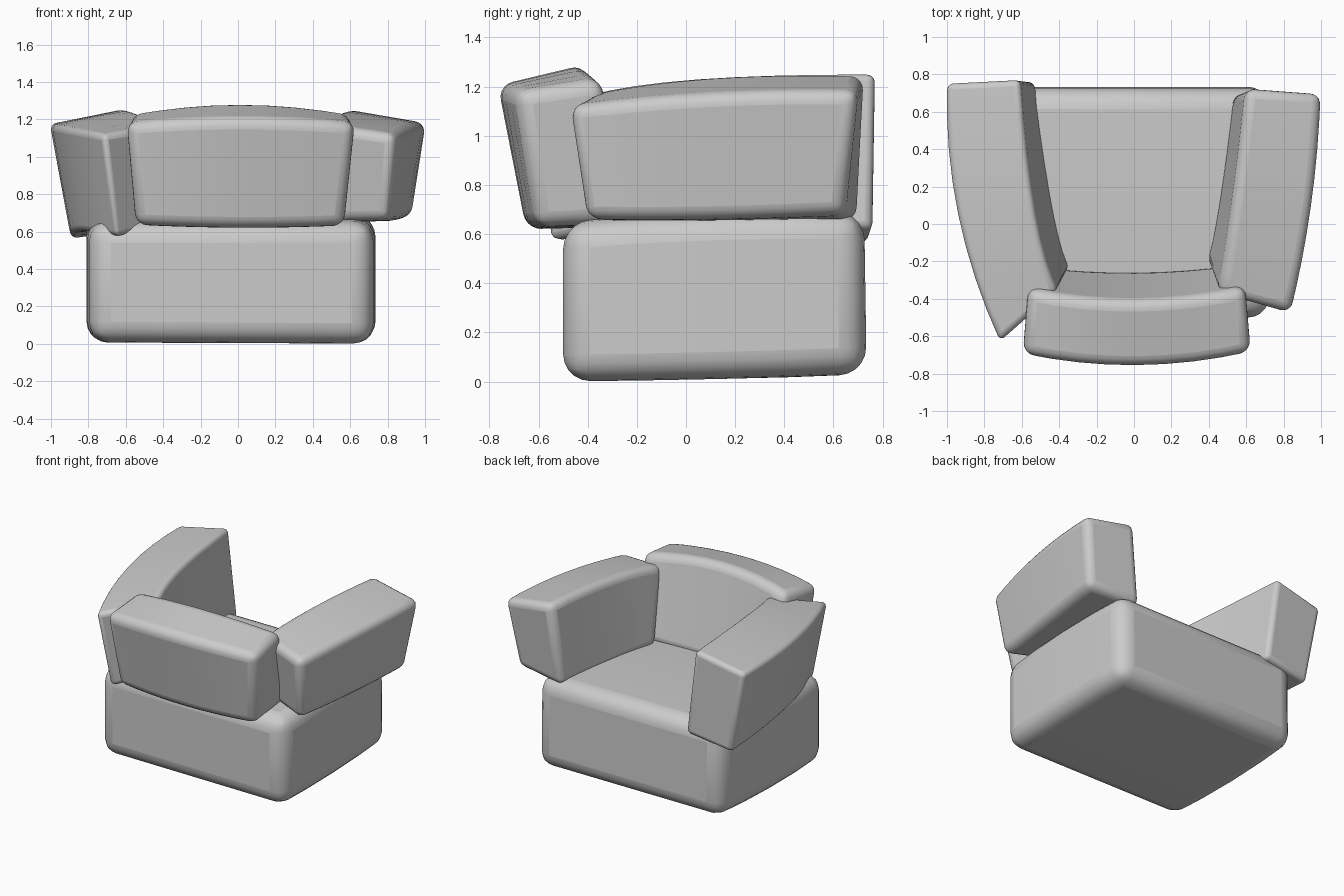
import bpy, bmesh, math
from mathutils import Vector


def cushion(name, stations, bevel, steps=8):
    """Loft three 4-corner sections along a smooth curve, then round the edges."""
    bm = bmesh.new()
    rings = []
    for i in range(steps + 1):
        t = i / steps
        w = ((1 - t) * (1 - 2 * t), 4 * t * (1 - t), t * (2 * t - 1))
        rings.append([bm.verts.new(sum((Vector(s[k]) * f for s, f in zip(stations, w)), Vector()))
                      for k in range(4)])
    for a, b in zip(rings, rings[1:]):
        for k in range(4):
            n = (k + 1) % 4
            bm.faces.new((a[k], a[n], b[n], b[k]))
    bm.faces.new(rings[0][::-1])
    bm.faces.new(rings[-1])
    bmesh.ops.recalc_face_normals(bm, faces=bm.faces)
    mesh = bpy.data.meshes.new(name)
    bm.to_mesh(mesh)
    bm.free()
    ob = bpy.data.objects.new(name, mesh)
    bpy.context.collection.objects.link(ob)
    mod = ob.modifiers.new("rounding", 'BEVEL')
    mod.width = bevel
    mod.segments = 5
    mod.limit_method = 'ANGLE'
    mod.angle_limit = math.radians(40)
    bpy.ops.object.select_all(action='DESELECT')
    ob.select_set(True)
    bpy.context.view_layer.objects.active = ob
    bpy.ops.object.shade_smooth_by_angle(angle=math.radians(40))
    return ob


# Seat block: sections run front to back, slightly tilted
cushion("seat", [
    [(-0.79, -0.50, 0.01), (-0.79, -0.50, 0.65), (0.72, -0.50, 0.65), (0.72, -0.50, 0.0)],
    [(-0.81, 0.11, 0.01), (-0.81, 0.11, 0.685), (0.735, 0.11, 0.685), (0.735, 0.11, 0.01)],
    [(-0.79, 0.735, 0.03), (-0.79, 0.725, 0.69), (0.72, 0.725, 0.69), (0.72, 0.735, 0.03)],
], 0.11, 4)

# Backrest: sections run left to right, leaning outwards and bowed
cushion("backrest", [
    [(-0.55, -0.62, 0.635), (-0.60, -0.70, 1.18), (-0.57, -0.35, 1.23), (-0.52, -0.22, 0.65)],
    [(0.01, -0.65, 0.62), (0.01, -0.765, 1.205), (0.01, -0.41, 1.29), (0.01, -0.25, 0.63)],
    [(0.57, -0.61, 0.63), (0.63, -0.69, 1.18), (0.60, -0.34, 1.23), (0.54, -0.21, 0.65)],
], 0.06)

# Armrests: sections run front to back, curved in plan
cushion("left_armrest", [
    [(-0.65, -0.56, 0.57), (-0.72, -0.63, 1.12), (-0.41, -0.36, 1.17), (-0.34, -0.22, 0.64)],
    [(-0.85, 0.05, 0.60), (-0.945, 0.05, 1.16), (-0.53, 0.05, 1.235), (-0.42, 0.05, 0.62)],
    [(-0.89, 0.74, 0.56), (-1.005, 0.75, 1.175), (-0.61, 0.77, 1.255), (-0.53, 0.76, 0.62)],
], 0.055)
cushion("right_armrest", [
    [(0.80, -0.42, 0.66), (0.84, -0.48, 1.12), (0.45, -0.38, 1.17), (0.38, -0.20, 0.65)],
    [(0.87, 0.10, 0.66), (0.955, 0.10, 1.17), (0.525, 0.10, 1.24), (0.45, 0.10, 0.65)],
    [(0.93, 0.64, 0.68), (1.005, 0.70, 1.18), (0.60, 0.725, 1.25), (0.53, 0.70, 0.65)],
], 0.055)
